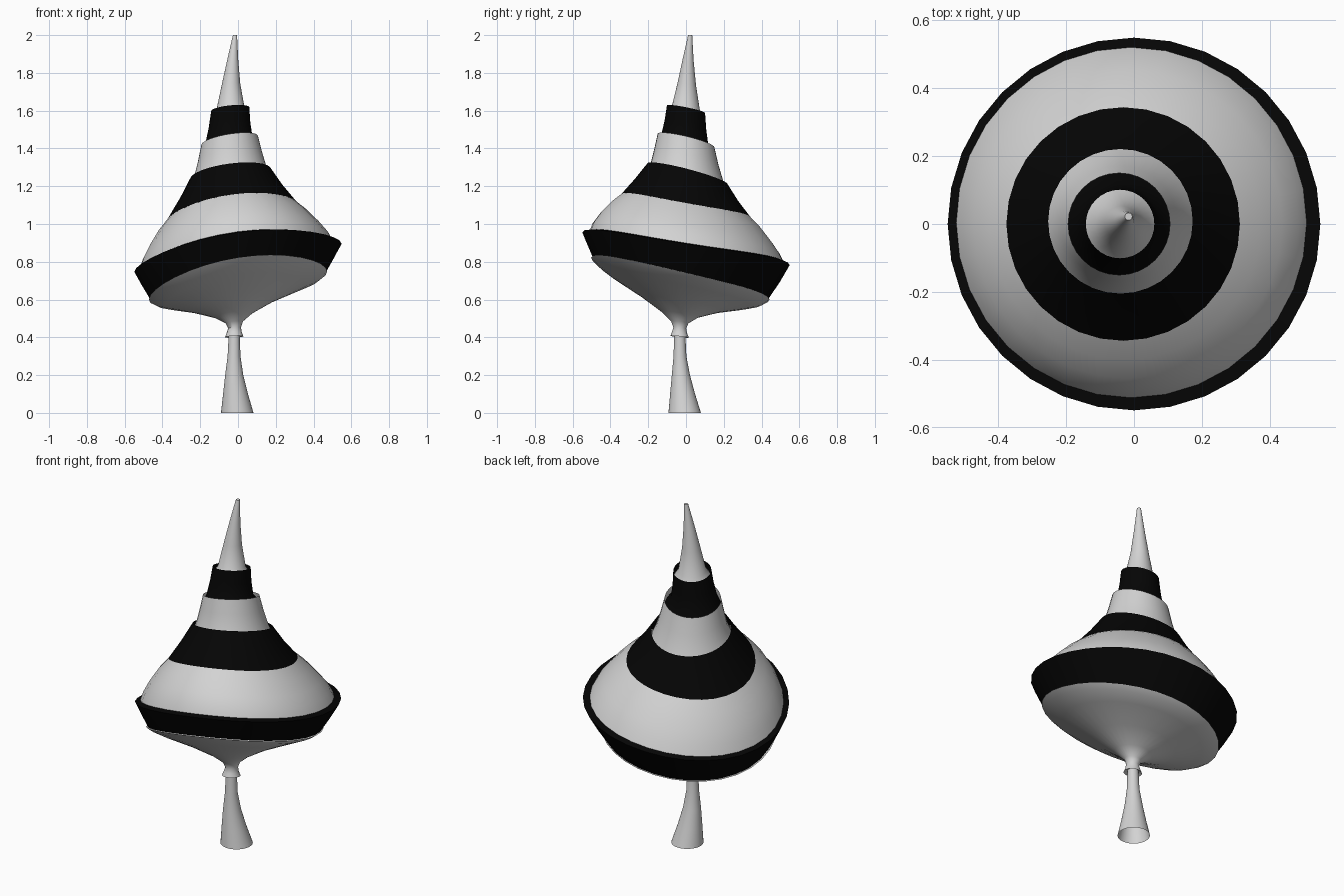
import bpy, bmesh, math

SEG = 32


def material(name, v):
    m = bpy.data.materials.new(name)
    m.diffuse_color = (v, v, v, 1)
    return m


LIGHT = material("pale_grey", 0.65)
BLACK = material("black", 0.0015)


def loft(name, mat, rings, cap_top=False):
    """Skin tilted rings, each (radius, cx, cy, cz, slope_x, slope_y[, saddle])."""
    bm = bmesh.new()
    loops = []
    for r, cx, cy, cz, sx, sy, *saddle in rings:
        q = saddle[0] if saddle else 0.0
        loop = []
        for i in range(SEG):
            a = 2 * math.pi * i / SEG
            dx, dy = r * math.cos(a), r * math.sin(a)
            z = cz + sx * dx + sy * dy + q * math.cos(2 * a)
            loop.append(bm.verts.new((cx + dx, cy + dy, z)))
        loops.append(loop)
    for lo, hi in zip(loops, loops[1:]):
        for i in range(SEG):
            j = (i + 1) % SEG
            bm.faces.new((lo[i], lo[j], hi[j], hi[i]))
    if cap_top:
        bm.faces.new(loops[-1])
    me = bpy.data.meshes.new(name)
    bm.to_mesh(me)
    bm.free()
    me.materials.append(mat)
    ob = bpy.data.objects.new(name, me)
    bpy.context.collection.objects.link(ob)
    bpy.ops.object.select_all(action='DESELECT')
    ob.select_set(True)
    bpy.context.view_layer.objects.active = ob
    bpy.ops.object.shade_smooth_by_angle(angle=math.radians(40))
    return ob


# Flared stem, open at the foot
loft("stem", LIGHT, [
    (0.086, -0.004, -0.007, 0.0, 0, 0),
    (0.066, -0.013, -0.018, 0.1, 0, 0),
    (0.048, -0.020, -0.027, 0.2, 0, 0),
    (0.034, -0.021, -0.032, 0.3, 0, 0),
    (0.029, -0.020, -0.033, 0.42, 0, 0)])

# Collar and tilted lower bowl
loft("lower_bowl", LIGHT, [
    (0.028, -0.020, -0.034, 0.415, 0, 0),
    (0.049, -0.020, -0.034, 0.403, 0.05, -0.1),
    (0.040, -0.020, -0.034, 0.425, 0.05, -0.1),
    (0.034, -0.018, -0.033, 0.450, 0.08, -0.1),
    (0.046, -0.020, -0.033, 0.480, 0.1, -0.12),
    (0.100, -0.022, -0.032, 0.520, 0.13, -0.15, -0.003),
    (0.220, -0.025, -0.030, 0.578, 0.14, -0.20, -0.007),
    (0.370, -0.015, -0.030, 0.638, 0.150, -0.225, -0.012),
    (0.440, 0.0, -0.030, 0.670, 0.157, -0.235, -0.016),
    (0.472, 0.0, -0.030, 0.693, 0.157, -0.235, -0.018)])

# Wide black rim with a narrow top lip
loft("black_rim", BLACK, [
    (0.464, 0.0, -0.028, 0.694, 0.157, -0.235, -0.018),
    (0.510, 0.0, -0.013, 0.772, 0.145, -0.195, -0.021),
    (0.549, 0.0, 0.0, 0.845, 0.135, -0.158, -0.024),
    (0.508, -0.005, 0.0, 0.855, 0.135, -0.158, -0.024)])

# Pale shoulder
loft("pale_shoulder", LIGHT, [
    (0.517, -0.007, 0.004, 0.850, 0.135, -0.158, -0.024),
    (0.495, -0.010, 0.0, 0.900, 0.135, -0.16, -0.023),
    (0.455, -0.018, 0.0, 0.958, 0.135, -0.17, -0.021),
    (0.400, -0.026, 0.0, 1.025, 0.135, -0.175, -0.018),
    (0.343, -0.032, 0.0, 1.080, 0.135, -0.18, -0.015)])

# Black band above the shoulder
loft("black_middle_band", BLACK, [
    (0.344, -0.032, 0.0, 1.080, 0.135, -0.18, -0.015),
    (0.275, -0.036, 0.004, 1.170, 0.13, -0.22, -0.008),
    (0.213, -0.040, 0.008, 1.265, 0.125, -0.26)])

# Pale upper band, its flared foot sunk into the band below
loft("pale_upper_band", LIGHT, [
    (0.213, -0.040, 0.008, 1.225, 0.125, -0.26),
    (0.192, -0.040, 0.006, 1.275, 0.125, -0.26),
    (0.170, -0.042, 0.002, 1.355, 0.14, -0.25),
    (0.150, -0.044, 0.0, 1.442, 0.155, -0.235)])

# Black upper band, its flared foot sunk into the band below
loft("black_upper_band", BLACK, [
    (0.150, -0.044, 0.0, 1.405, 0.155, -0.235),
    (0.124, -0.048, -0.006, 1.447, 0.155, -0.235),
    (0.110, -0.045, -0.003, 1.525, 0.13, -0.22),
    (0.101, -0.041, 0.0, 1.608, 0.1, -0.2)])

# Pointed spire, its flared foot sunk into the band below
loft("spire", LIGHT, [
    (0.101, -0.041, 0.0, 1.568, 0.1, -0.2),
    (0.074, -0.040, 0.0, 1.612, 0.1, -0.2),
    (0.049, -0.037, 0.004, 1.740, 0.06, -0.12),
    (0.029, -0.028, 0.011, 1.870, 0.03, -0.05),
    (0.011, -0.016, 0.022, 2.0, 0, 0)], cap_top=True)
